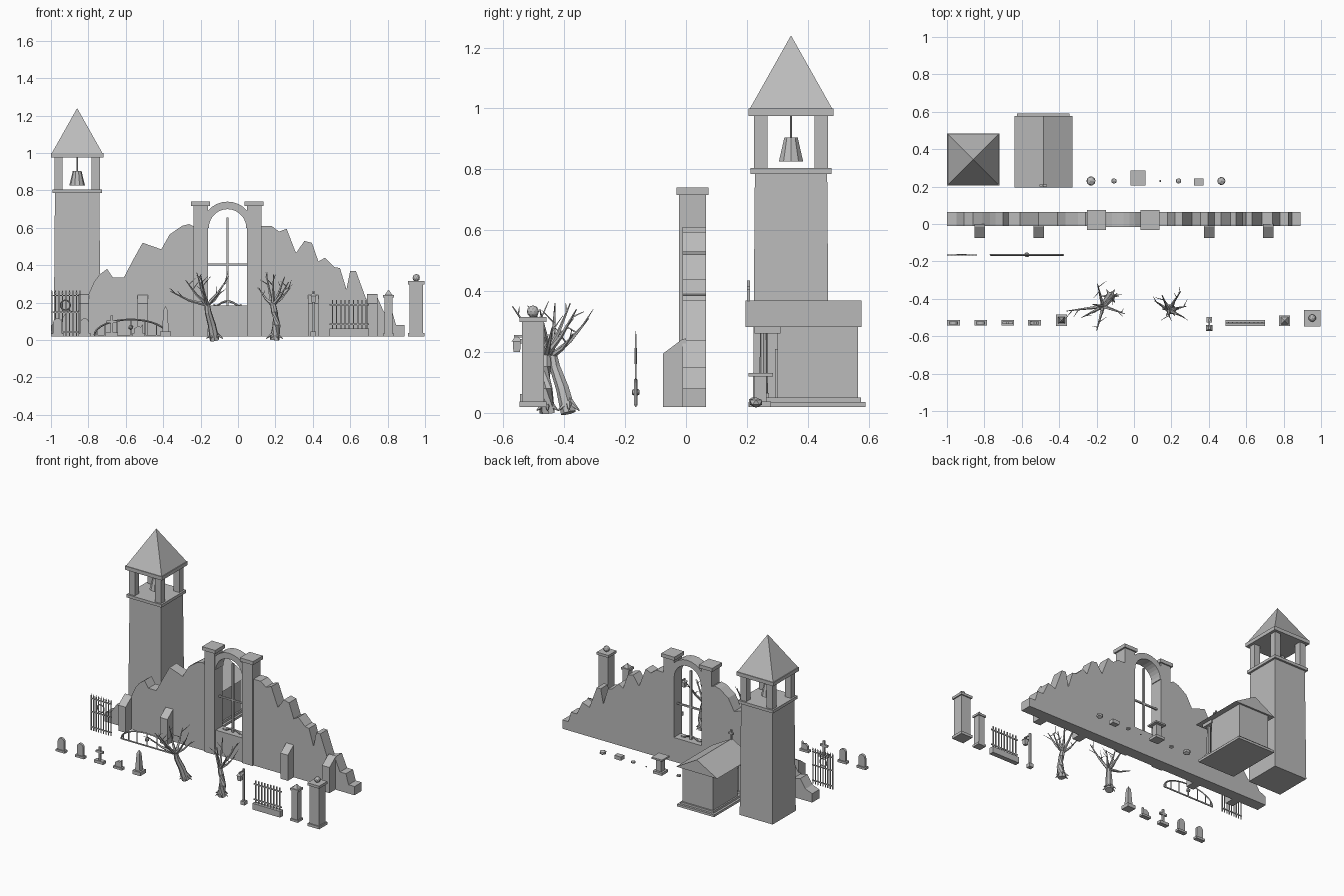
import bpy, bmesh, math, random
from mathutils import Vector, Matrix

cube = bpy.data.objects.get("Cube")
if cube:
    bpy.data.objects.remove(cube, do_unlink=True)
random.seed(4)

stone = bpy.data.materials.new("grey_stone")
stone.use_nodes = True
stone.diffuse_color = (0.5, 0.5, 0.5, 1)
stone.node_tree.nodes["Principled BSDF"].inputs["Base Color"].default_value = stone.diffuse_color
GROUND = 0.02


class Part:
    """Collects simple solids into one named object."""

    def __init__(self, name):
        self.name, self.bm = name, bmesh.new()

    def box(self, x, y, z, taper=1.0):
        """Box from three (low, high) ranges; the top may taper."""
        cx, cy = sum(x) / 2, sum(y) / 2
        rings = []
        for height, s in ((z[0], 1), (z[1], taper)):
            rings.append([self.bm.verts.new((cx + (px - cx) * s, cy + (py - cy) * s, height))
                          for px, py in ((x[0], y[0]), (x[1], y[0]), (x[1], y[1]), (x[0], y[1]))])
        self.skin(rings)
        return self

    def block(self, cx, cy, wide, deep, z, taper=1.0):
        return self.box((cx - wide / 2, cx + wide / 2), (cy - deep / 2, cy + deep / 2), z, taper)

    def prism(self, outline, low, high, axis="y"):
        """Extrudes an (x, z) outline along y, or a (y, z) outline along x."""
        place = (lambda p, d: (p[0], d, p[1])) if axis == "y" else (lambda p, d: (d, p[0], p[1]))
        self.skin([[self.bm.verts.new(place(p, d)) for p in outline] for d in (low, high)])
        return self

    def tube(self, points, start, end, sides=5):
        """Tapered tube through points."""
        pts = [Vector(p) for p in points]
        rings = []
        for i, p in enumerate(pts):
            way = pts[min(i + 1, len(pts) - 1)] - pts[max(i - 1, 0)]
            turn = way.to_track_quat("Z", "Y")
            r = start + (end - start) * i / (len(pts) - 1)
            rings.append([self.bm.verts.new(p + turn @ Vector((r * math.cos(a), r * math.sin(a), 0)))
                          for a in (math.tau * k / sides for k in range(sides))])
        self.skin(rings)
        return self

    def ball(self, centre, r, flat=1.0, detail=1):
        bmesh.ops.create_icosphere(self.bm, subdivisions=detail, radius=r,
                                   matrix=Matrix.Translation(centre) @ Matrix.Diagonal((1, 1, flat, 1)))
        return self

    def skin(self, rings):
        for a, b in zip(rings, rings[1:]):
            for k in range(len(a)):
                n = (k + 1) % len(a)
                self.bm.faces.new((a[k], a[n], b[n], b[k]))
        self.bm.faces.new(rings[0][::-1])
        self.bm.faces.new(rings[-1])

    def finish(self):
        bmesh.ops.remove_doubles(self.bm, verts=self.bm.verts, dist=0.00005)
        bmesh.ops.recalc_face_normals(self.bm, faces=self.bm.faces)
        mesh = bpy.data.meshes.new(self.name)
        self.bm.to_mesh(mesh)
        self.bm.free()
        mesh.materials.append(stone)
        bpy.context.collection.objects.link(bpy.data.objects.new(self.name, mesh))


def arc(cx, cz, rx, rz, steps=14):
    """Half circle from right to left."""
    return [(cx + rx * math.cos(math.pi * i / steps), cz + rz * math.sin(math.pi * i / steps))
            for i in range(steps + 1)]


# Bell tower
TX, TY = -0.86, 0.345
Part("tower_body").block(TX, TY, 0.25, 0.25, (GROUND, 0.79), 0.95).finish()
Part("tower_floor").block(TX, TY, 0.265, 0.265, (0.785, 0.805)).finish()
posts = Part("belfry_posts")
for sx in (-1, 1):
    for sy in (-1, 1):
        posts.block(TX + sx * 0.099, TY + sy * 0.099, 0.044, 0.044, (0.8, 0.98))
posts.finish()
Part("belfry_lintel").block(TX, TY, 0.28, 0.28, (0.975, 1.0)).finish()
Part("tower_roof").block(TX, TY, 0.27, 0.27, (1.0, 1.24), 0).finish()
bell = Part("bell").tube([(TX, TY, z) for z in (0.826, 0.865, 0.905)], 0.042, 0.023, 10)
bell.tube([(TX, TY, 0.9), (TX, TY, 0.98)], 0.004, 0.004).finish()

# Mausoleum with porch
MX = -0.485
base = Part("mausoleum_base").box((-0.625, -0.345), (0.205, 0.59), (GROUND, 0.036))
base.box((-0.61, -0.36), (0.215, 0.575), (0.036, 0.05)).finish()
Part("mausoleum_body").box((-0.6, -0.37), (0.3, 0.565), (0.05, 0.285)).finish()
columns = Part("porch_columns")
for side in (-1, 1):
    columns.tube([(MX + side * 0.1, 0.255, z) for z in (0.05, 0.26)], 0.014, 0.012, 8)
    columns.block(MX + side * 0.1, 0.255, 0.036, 0.036, (0.05, 0.065))
columns.box((-0.61, -0.36), (0.225, 0.31), (0.26, 0.285)).finish()
Part("mausoleum_door").box((-0.525, -0.445), (0.293, 0.3), (0.05, 0.21)).finish()
Part("mausoleum_roof").prism([(-0.64, 0.282), (-0.33, 0.282), (MX, 0.37)], 0.195, 0.577).finish()
cross = Part("roof_cross").block(MX, 0.205, 0.01, 0.01, (0.36, 0.435))
cross.block(MX, 0.205, 0.038, 0.01, (0.405, 0.416)).finish()

# Ruined wall
BACK, FRONT = 0.065, -0.012
left_edge = [(-1, 0.08), (-0.95, 0.1), (-0.91, 0.16), (-0.86, 0.15), (-0.81, 0.22), (-0.77, 0.31),
             (-0.74, 0.35), (-0.7, 0.38), (-0.67, 0.335), (-0.61, 0.335), (-0.56, 0.43), (-0.51, 0.52),
             (-0.41, 0.485), (-0.365, 0.565), (-0.3, 0.61), (-0.26, 0.62), (-0.2, 0.59)]
right_edge = [(0.085, 0.61), (0.18, 0.61), (0.22, 0.58), (0.26, 0.595), (0.31, 0.465), (0.355, 0.53),
              (0.395, 0.52), (0.43, 0.42), (0.465, 0.44), (0.515, 0.39), (0.545, 0.385), (0.58, 0.27),
              (0.6, 0.37), (0.63, 0.37), (0.685, 0.22), (0.74, 0.24), (0.78, 0.15), (0.825, 0.15),
              (0.845, 0.08), (0.89, 0.08)]
for label, edge in (("left", left_edge), ("right", right_edge)):
    outline = [(edge[0][0], GROUND)] + edge + [(edge[-1][0], GROUND)]
    Part(label + "_ruined_wall").prism(outline, FRONT, BACK).finish()
Part("wall_under_arch").box((-0.2, 0.085), (FRONT, BACK), (GROUND, 0.185)).finish()

buttresses = Part("buttresses")
for x in (-0.825, -0.51, 0.402, 0.717):
    buttresses.prism([(-0.075, GROUND), (0, GROUND), (0, 0.245), (-0.015, 0.24), (-0.075, 0.195)],
                     x - 0.028, x + 0.028, "x")
buttresses.finish()

# Arch, its pillars and window bars
AX = -0.056
for label, x in (("left", -0.2), ("right", 0.086)):
    pillar = Part(label + "_arch_pillar").block(x, 0.021, 0.078, 0.088, (GROUND, 0.72))
    pillar.block(x, 0.021, 0.1, 0.106, (0.716, 0.74)).finish()
Part("arch").prism(arc(AX, 0.6, 0.14, 0.14) + arc(AX, 0.6, 0.1, 0.1)[::-1], -0.016, BACK).finish()
bars = Part("window_bars").block(AX, 0.025, 0.012, 0.012, (0.185, 0.655))
bars.block(AX, 0.025, 0.21, 0.01, (0.399, 0.41))
for side in (-1, 1):
    bars.tube([(AX + side * dx, 0.025, z) for dx, z in ((0, 0.21), (0.03, 0.2), (0.06, 0.182), (0.075, 0.19))],
              0.007, 0.004)
bars.finish()

# Iron gates
GY = -0.165
gate = Part("iron_gate")
for i in range(9):
    x = -0.995 + i * 0.0188
    gate.block(x, GY, 0.005, 0.005, (GROUND, 0.25))
    gate.block(x, GY, 0.01, 0.006, (0.25, 0.27), 0)
for z in (0.04, 0.145, 0.235):
    gate.box((-1, -0.84), (GY - 0.003, GY + 0.003), (z, z + 0.007))
ring = arc(-0.923, 0.187, 0.026, 0.026, 8) + arc(-0.923, 0.187, -0.026, -0.026, 8)[1:]
gate.tube([(x, GY, z) for x, z in ring], 0.004, 0.004, 4).finish()

arched = Part("arched_ironwork")
curve = arc(-0.573, 0.025, 0.195, 0.085, 16)
arched.tube([(x, GY, z) for x, z in curve], 0.005, 0.005, 4)
arched.box((-0.77, -0.376), (GY - 0.003, GY + 0.003), (GROUND, 0.028))
for x, z in curve[2:-1:2]:
    arched.block(x, GY, 0.005, 0.005, (GROUND, z))
arched.ball((-0.573, GY, 0.068), 0.015, 1).finish()

# Gravestones
SY = -0.528
for label, x in (("first", -0.965), ("second", -0.82)):
    grave = Part(label + "_gravestone").block(x, SY, 0.068, 0.03, (GROUND, 0.035))
    grave.prism([(x - 0.024, 0.035), (x + 0.024, 0.035)] + arc(x, 0.09, 0.024, 0.026, 8),
                SY - 0.008, SY + 0.008).finish()
grave = Part("cross_gravestone").block(-0.675, SY, 0.068, 0.03, (GROUND, 0.04))
grave.block(-0.675, SY, 0.014, 0.014, (0.04, 0.13)).block(-0.675, SY, 0.055, 0.014, (0.09, 0.104)).finish()
grave = Part("broken_gravestone").block(-0.532, SY, 0.068, 0.03, (GROUND, 0.035))
grave.prism([(-0.556, 0.035), (-0.508, 0.035), (-0.508, 0.085), (-0.52, 0.07), (-0.535, 0.075), (-0.556, 0.06)],
            SY - 0.008, SY + 0.008).finish()
obelisk = Part("obelisk").block(-0.388, -0.515, 0.06, 0.06, (GROUND, 0.045))
obelisk.block(-0.388, -0.515, 0.036, 0.036, (0.045, 0.16), 0.6)
obelisk.block(-0.388, -0.515, 0.022, 0.022, (0.16, 0.182), 0).finish()

# Lamp post
lamp = Part("lamp_post").block(0.403, -0.512, 0.03, 0.03, (GROUND, 0.045))
lamp.block(0.403, -0.512, 0.012, 0.012, (0.045, 0.262))
lamp.box((0.399, 0.407), (-0.565, -0.505), (0.248, 0.256)).finish()
lantern = Part("lantern").block(0.403, -0.556, 0.022, 0.022, (0.2, 0.235), 1.2)
lantern.block(0.403, -0.556, 0.034, 0.034, (0.235, 0.25), 0.3).finish()

# Fence on a low plinth
fence = Part("fence").box((0.49, 0.7), (-0.545, -0.512), (GROUND, 0.062))
for i in range(9):
    fence.block(0.505 + i * 0.0225, SY, 0.006, 0.006, (0.06, 0.215))
for z in (0.08, 0.185):
    fence.box((0.49, 0.7), (SY - 0.003, SY + 0.003), (z, z + 0.008))
fence.finish()

# Gate posts
post = Part("small_gate_post").block(0.805, -0.517, 0.058, 0.056, (GROUND, 0.035))
post.block(0.805, -0.517, 0.044, 0.044, (0.035, 0.23)).block(0.805, -0.517, 0.06, 0.056, (0.228, 0.242))
post.block(0.805, -0.517, 0.04, 0.04, (0.242, 0.27), 0).finish()
post = Part("large_gate_post").block(0.953, -0.503, 0.088, 0.088, (GROUND, 0.038))
post.block(0.953, -0.503, 0.072, 0.072, (0.038, 0.3)).block(0.953, -0.503, 0.088, 0.088, (0.298, 0.315))
post.ball((0.953, -0.503, 0.333), 0.02, 1, 2).finish()

# Pedestal table and rubble behind the wall
table = Part("pedestal").block(0.022, 0.245, 0.068, 0.068, (GROUND, 0.038))
table.block(0.022, 0.245, 0.04, 0.04, (0.038, 0.12)).block(0.022, 0.245, 0.08, 0.08, (0.12, 0.131)).finish()
rubble = Part("rubble").block(0.347, 0.225, 0.05, 0.036, (GROUND, 0.045))
for x, r in ((-0.23, 0.027), (-0.107, 0.016), (0.14, 0.006), (0.238, 0.016), (0.467, 0.024)):
    rubble.ball((x, 0.23, GROUND + r * 0.6), r, 0.7)
rubble.finish()


# Bare trees
def tree(name, trunk, tips):
    part = Part(name).tube(trunk, 0.026, 0.014, 7)
    foot, top = Vector(trunk[0]), Vector(trunk[-1])
    for k in range(6):
        a = math.tau * k / 6
        part.tube([foot + Vector((0, 0, 0.04)),
                   foot + Vector((0.045 * math.cos(a), 0.04 * math.sin(a), 0.008))], 0.013, 0.002)
    for tip in map(Vector, tips):
        reach = tip - top
        bend = top + reach * 0.5 + Vector((0, 0, -0.018 if reach.z > 0.05 else 0.02))
        part.tube([top - Vector((0, 0, 0.012)), bend, tip], 0.011, 0.002)
        for share in (0.35, 0.7):
            start = bend.lerp(tip, share)
            off = Vector((random.uniform(-1, 1), random.uniform(-1, 1), random.uniform(0.3, 1.2)))
            part.tube([start, start + off * 0.05], 0.0035, 0.001, 3)
    part.finish()


tree("left_tree", [(-0.125, -0.385, 0.0), (-0.14, -0.405, 0.08), (-0.16, -0.43, 0.15), (-0.165, -0.44, 0.2)],
     [(-0.36, -0.465, 0.26), (-0.2, -0.57, 0.35), (-0.195, -0.32, 0.31), (-0.05, -0.48, 0.34),
      (-0.22, -0.43, 0.36), (-0.09, -0.37, 0.26), (-0.28, -0.5, 0.32)])
tree("right_tree", [(0.195, -0.455, 0.0), (0.205, -0.46, 0.08), (0.195, -0.46, 0.15), (0.185, -0.46, 0.2)],
     [(0.11, -0.41, 0.28), (0.15, -0.38, 0.36), (0.27, -0.5, 0.31), (0.25, -0.36, 0.34),
      (0.19, -0.5, 0.35), (0.28, -0.44, 0.28)])
